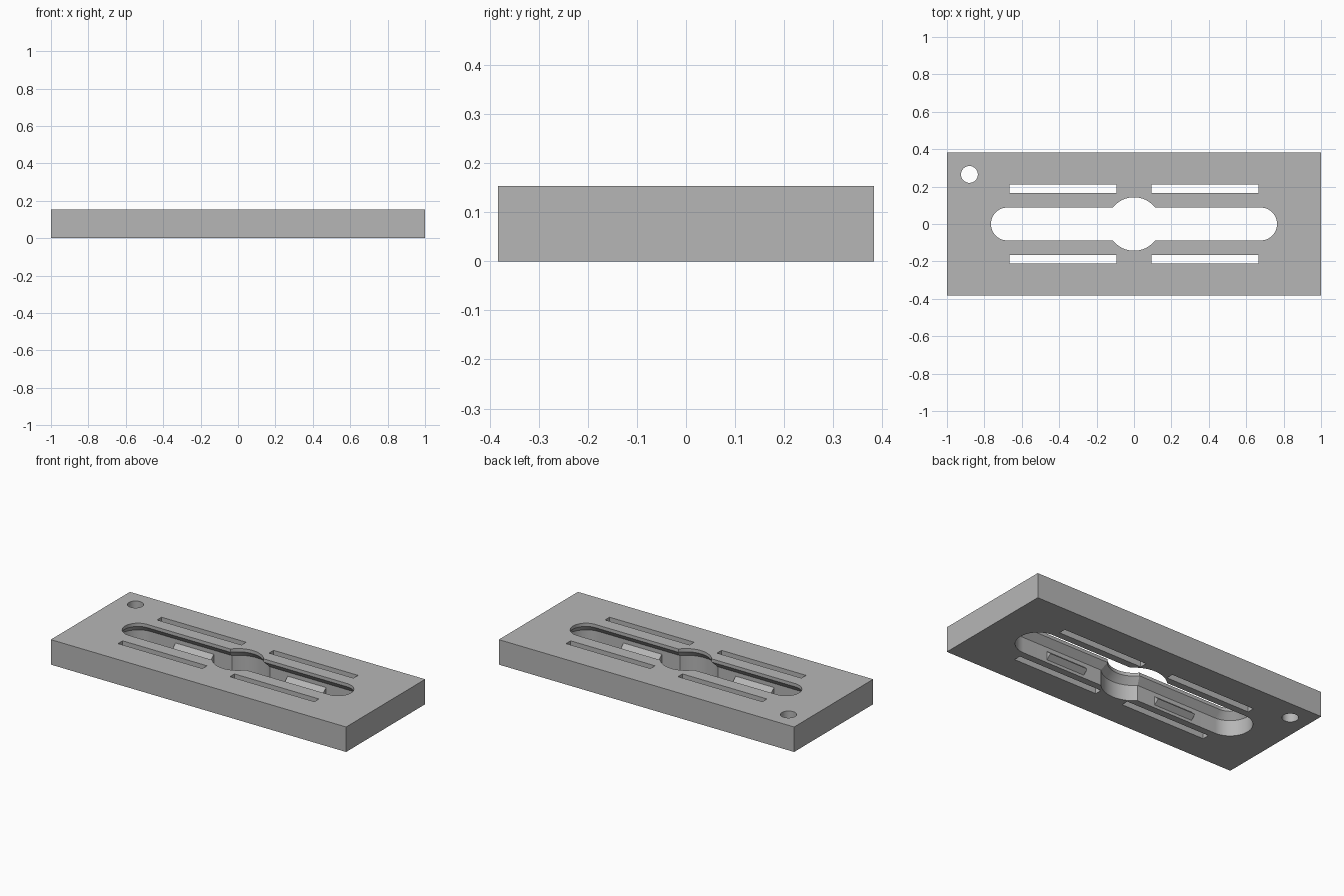
import bpy, bmesh, math

cube = bpy.data.objects.get("Cube")
if cube:
    bpy.data.objects.remove(cube, do_unlink=True)

LENGTH, WIDTH, HEIGHT = 2.0, 0.765, 0.153
SLOT_CENTRE, SLOT_R, HUB_R = 0.677, 0.088, 0.143   # opening at the top
UNDERCUT = 0.036                                   # widening below the lip

grey = bpy.data.materials.new("mid grey")
grey.use_nodes = True
grey.diffuse_color = (0.47, 0.47, 0.47, 1)
grey.node_tree.nodes["Principled BSDF"].inputs["Base Color"].default_value = (0.47, 0.47, 0.47, 1)


def loft(name, rings):
    """Closed solid through rings of equal point count."""
    bm = bmesh.new()
    loops = [[bm.verts.new(p) for p in ring] for ring in rings]
    n = len(loops[0])
    for a, b in zip(loops, loops[1:]):
        for i in range(n):
            j = (i + 1) % n
            bm.faces.new((a[i], a[j], b[j], b[i]))
    bm.faces.new(loops[0][::-1])
    bm.faces.new(loops[-1])
    bmesh.ops.recalc_face_normals(bm, faces=bm.faces)
    mesh = bpy.data.meshes.new(name)
    bm.to_mesh(mesh)
    bm.free()
    mesh.materials.append(grey)
    obj = bpy.data.objects.new(name, mesh)
    bpy.context.collection.objects.link(obj)
    return obj


def box(name, x0, x1, y0, y1, z0, z1):
    return loft(name, [[(x0, y0, z), (x1, y0, z), (x1, y1, z), (x0, y1, z)] for z in (z0, z1)])


def slot_ring(grow, z, steps=20):
    """Long rounded slot joined with a round hub, widened by grow."""
    r, hub = SLOT_R + grow, HUB_R + grow
    start = math.asin(r / hub)
    quarter = []
    for i in range(steps + 1):
        a = math.pi / 2 * i / steps
        quarter.append((SLOT_CENTRE + r * math.cos(a), r * math.sin(a)))
    for i in range(steps + 1):
        a = start + (math.pi / 2 - start) * i / steps
        quarter.append((hub * math.cos(a), hub * math.sin(a)))
    half = quarter + [(-x, y) for x, y in quarter[-2::-1]]
    full = half + [(-x, -y) for x, y in half[1:-1]]
    return [(x, y, z) for x, y in full]


def cut(target, cutter):
    mod = target.modifiers.new("cut", "BOOLEAN")
    mod.operation = "DIFFERENCE"
    mod.solver = "EXACT"
    mod.object = cutter
    bpy.context.view_layer.objects.active = target
    bpy.ops.object.modifier_apply(modifier=mod.name)
    bpy.data.objects.remove(cutter, do_unlink=True)


# Plate
plate = box("plate", -LENGTH / 2, LENGTH / 2, -WIDTH / 2, WIDTH / 2, 0, HEIGHT)

# Central slot: straight walls, sloped undercut, thin lip
cut(plate, loft("slot_cutter", [
    slot_ring(UNDERCUT, -0.05), slot_ring(UNDERCUT, 0.095),
    slot_ring(0, 0.133), slot_ring(0, 0.2)]))

# Flex slits beside the slot
for sx in (-1, 1):
    for sy in (-1, 1):
        xs = sorted((sx * 0.093, sx * 0.665))
        ys = sorted((sy * 0.167, sy * 0.211))
        cut(plate, box("slit_cutter", *xs, *ys, -0.05, 0.2))

# Hanging hole in the back corner
hole = [(-0.88 + 0.045 * math.cos(a), 0.265 + 0.045 * math.sin(a))
        for a in (math.tau * i / 40 for i in range(40))]
cut(plate, loft("hole_cutter", [[(x, y, z) for x, y in hole] for z in (-0.05, 0.2)]))

# Wedge-shaped snap ridges on the slot walls
wall = SLOT_R + UNDERCUT
profile = [(wall + 0.01, 0.018), (wall, 0.018), (wall - 0.03, 0.044),
           (wall, 0.07), (wall + 0.01, 0.07)]
for sx, side in ((-1, "right"), (1, "left")):
    for sy, end in ((-1, "front"), (1, "back")):
        loft(f"snap_ridge_{end}_{side}", [
            [(sx * 0.38 + dx, sy * y, z) for y, z in profile] for dx in (-0.13, 0.13)])

# Smooth curved walls, keep edges crisp
bpy.ops.object.select_all(action="DESELECT")
plate.select_set(True)
bpy.context.view_layer.objects.active = plate
bpy.ops.object.shade_smooth_by_angle(angle=math.radians(25))
